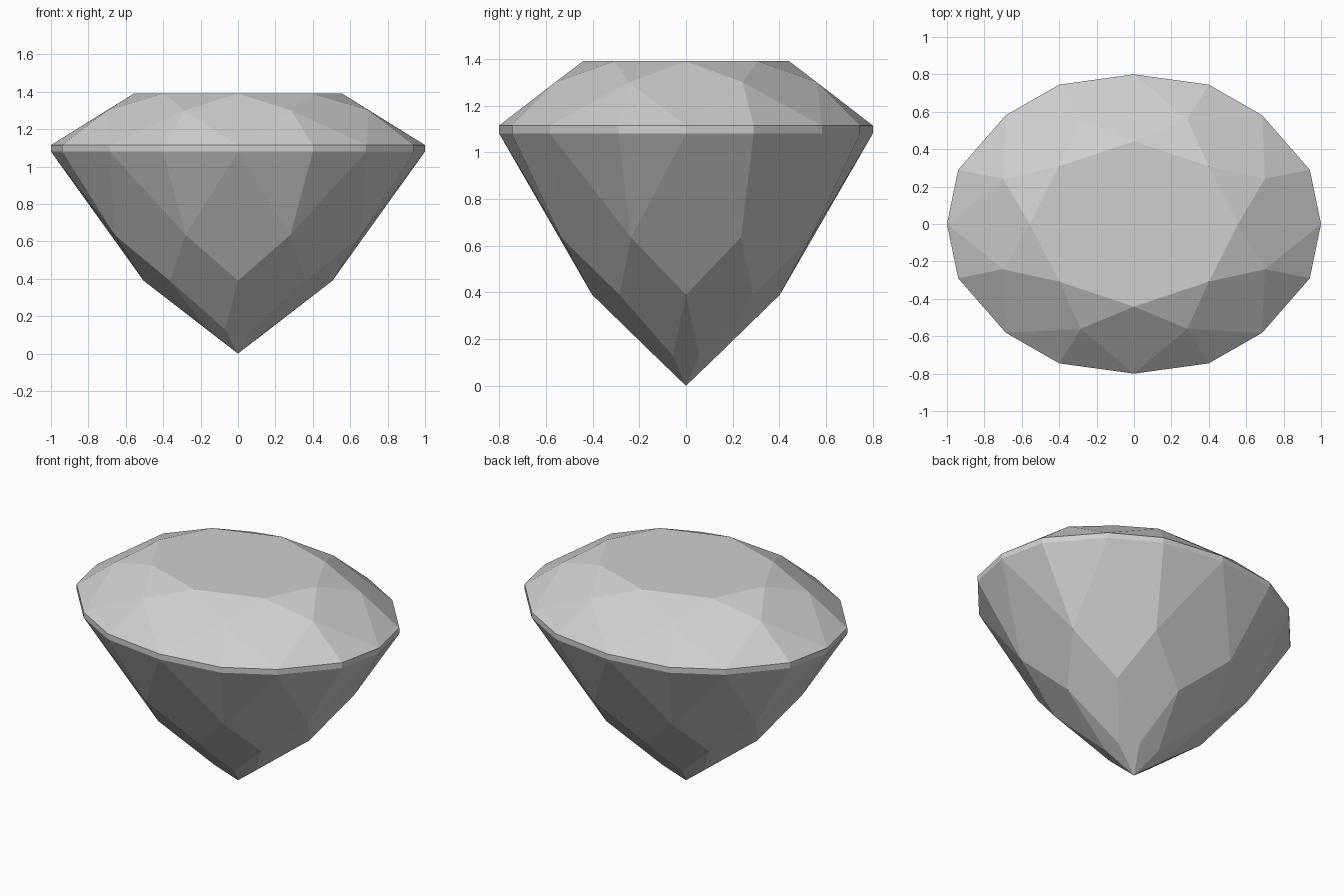
import bpy
import bmesh

cube = bpy.data.objects.get("Cube")
if cube:
    bpy.data.objects.remove(cube, do_unlink=True)

# Stone material
stone = bpy.data.materials.new("pale grey stone")
stone.use_nodes = True
colour = (0.62, 0.62, 0.62, 1.0)
stone.diffuse_color = colour
stone.node_tree.nodes["Principled BSDF"].inputs["Base Color"].default_value = colour

bm = bmesh.new()


def ring(quarter, z):
    """Mirror the points of one quarter (+x towards +y) into a full oval of vertices."""
    half = quarter + [(-x, y) for x, y in reversed(quarter) if x > 0]
    full = half + [(x, -y) for x, y in reversed(half) if y > 0]
    return [bm.verts.new((x, y, z)) for x, y in full]


# Outlines of the facet corners, from the table down to the tip
girdle = [(1, 0), (0.94, 0.29), (0.685, 0.582), (0.4, 0.745), (0, 0.8)]
table = ring([(0.557, 0), (0.4, 0.308), (0, 0.442)], 1.39)
crown = ring([(0.7, 0.242), (0.285, 0.56)], 1.3)
rim_top = ring(girdle, 1.115)
rim_low = ring(girdle, 1.08)
pavilion = ring([(0.66, 0.235), (0.28, 0.535)], 0.635)
lower = ring([(0.505, 0), (0.365, 0.285), (0, 0.402)], 0.39)
tail = ring([(0.165, 0.057), (0.07, 0.135)], 0.13)
tip = bm.verts.new((0, 0, 0))

# Flat table on top
bm.faces.new(table)

# Eight repeats of crown and pavilion facets
for i in range(8):
    j = (i + 1) % 8
    a, b, c = 2 * i, 2 * i + 1, (2 * i + 2) % 16
    facets = [
        # crown: star, main kite, two girdle triangles
        (table[i], crown[i], table[j]),
        (table[i], crown[i - 1], rim_top[a], crown[i]),
        (crown[i], rim_top[a], rim_top[b]),
        (crown[i], rim_top[b], rim_top[c]),
        # pavilion: two girdle triangles, main kite, lower kite, tip kite
        (pavilion[i], rim_low[b], rim_low[a]),
        (pavilion[i], rim_low[c], rim_low[b]),
        (rim_low[a], pavilion[i - 1], lower[i], pavilion[i]),
        (pavilion[i], lower[i], tail[i], lower[j]),
        (lower[i], tail[i - 1], tip, tail[i]),
    ]
    for corners in facets:
        bm.faces.new(corners)

# Thin girdle band
for i in range(16):
    j = (i + 1) % 16
    bm.faces.new((rim_low[i], rim_low[j], rim_top[j], rim_top[i]))

bmesh.ops.recalc_face_normals(bm, faces=bm.faces)
mesh = bpy.data.meshes.new("oval_gem")
bm.to_mesh(mesh)
bm.free()
mesh.materials.append(stone)
gem = bpy.data.objects.new("oval_gem", mesh)
bpy.context.collection.objects.link(gem)
